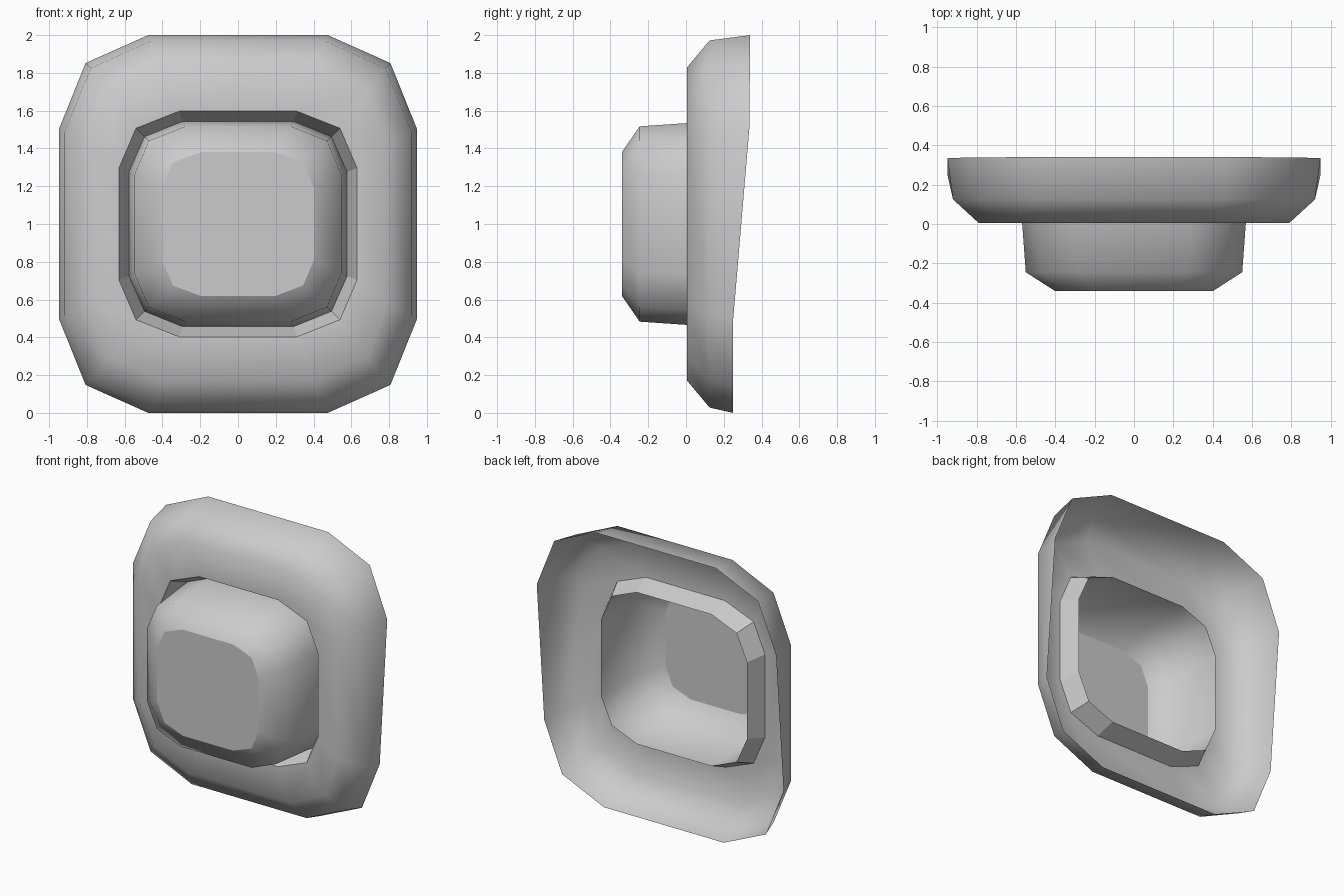
import bpy

if "Cube" in bpy.data.objects:
    bpy.data.objects.remove(bpy.data.objects["Cube"])


def ring(y, a, b, c):
    """12-sided rounded square about z = 1; a, b, c are the (x, z) corner points of one quadrant.
    y is a depth or a function of height."""
    quad = [c, b, a]
    pts = quad + [(-x, z) for x, z in reversed(quad)]
    pts += [(-x, -z) for x, z in pts]
    depth = y if callable(y) else (lambda z: y)
    return [(x, depth(1 + z), 1 + z) for x, z in pts]


def loft(name, rings, flat_bands=(), cap=False):
    """Skin rings from back to front; listed bands and the cap stay flat shaded."""
    n = len(rings[0])
    verts = [p for r in rings for p in r]
    faces, smooth = [], []
    for k in range(len(rings) - 1):
        for i in range(n):
            j = (i + 1) % n
            faces.append((k * n + i, k * n + j, (k + 1) * n + j, (k + 1) * n + i))
            smooth.append(k not in flat_bands)
    if cap:
        faces.append(tuple(range((len(rings) - 1) * n, len(rings) * n)))
        smooth.append(False)
    mesh = bpy.data.meshes.new(name)
    mesh.from_pydata(verts, [], faces)
    mesh.polygons.foreach_set("use_smooth", smooth)
    mesh.update()
    obj = bpy.data.objects.new(name, mesh)
    bpy.context.collection.objects.link(obj)
    return obj


def rim_depth(z):
    # back rim leans backwards between the lower and upper corners
    if z >= 1.5:
        return 0.335 + 0.01 * (z - 1.5)
    return 0.25 + 0.085 * max(0, z - 0.5)


seam = ring(0.135, (0.295, 0.543), (0.495, 0.462), (0.578, 0.275))

# Outer frame: open back rim, rounded front, funnel folding back into the opening
loft("frame", [
    ring(rim_depth, (0.475, 1.0), (0.807, 0.852), (0.948, 0.502)),
    ring(0.125, (0.455, 0.972), (0.78, 0.825), (0.92, 0.485)),
    ring(0.006, (0.40, 0.83), (0.68, 0.705), (0.79, 0.42)),
    ring(0.006, (0.312, 0.597), (0.54, 0.507), (0.63, 0.297)),
    seam,
], flat_bands=(3,))

# Raised centre: hollow cup with a bevelled flat front
loft("centre_button", [
    seam,
    ring(-0.245, (0.28, 0.517), (0.472, 0.44), (0.55, 0.258)),
    ring(-0.34, (0.20, 0.38), (0.345, 0.325), (0.402, 0.19)),
], cap=True)
